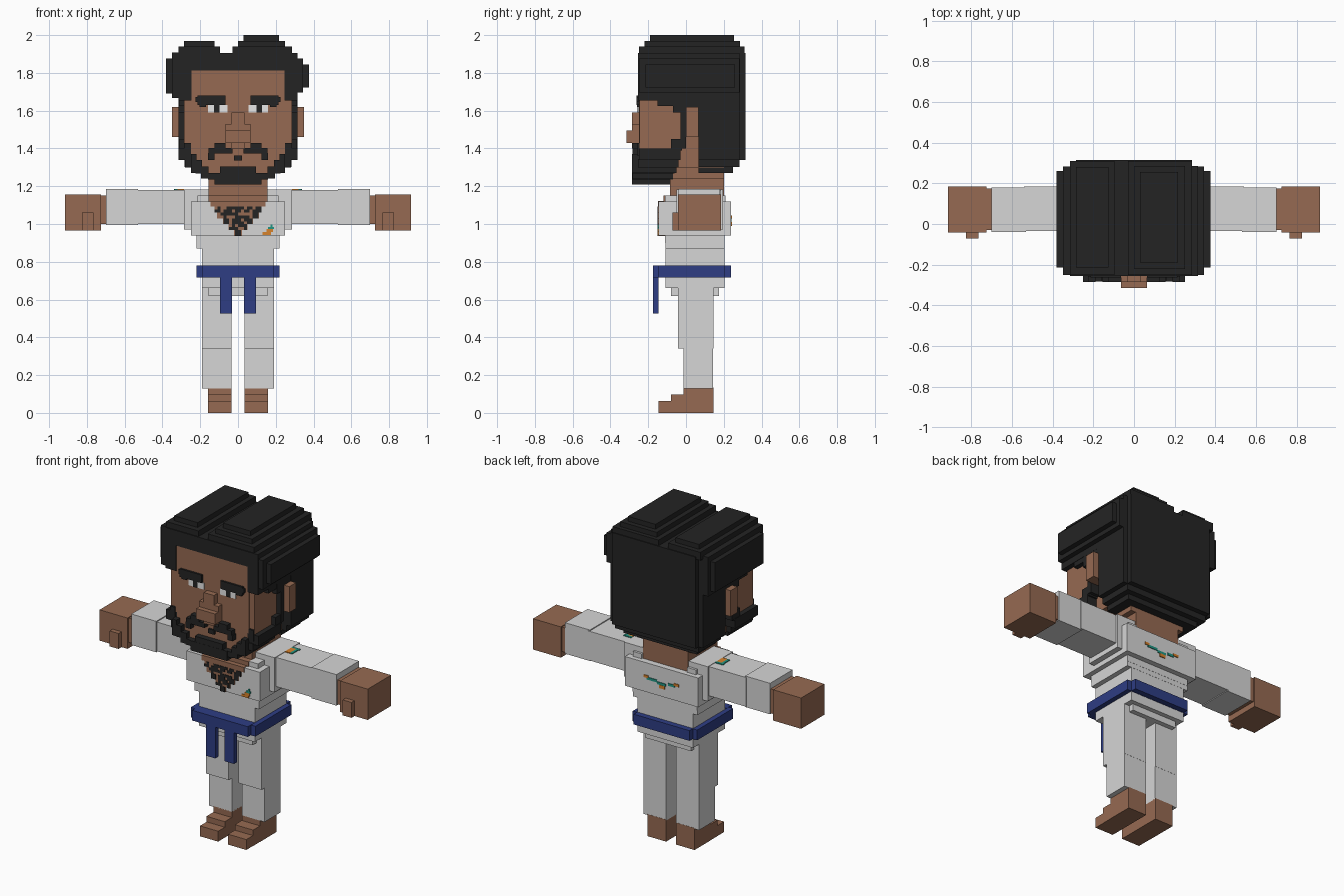
import bpy, bmesh, random
from mathutils import Matrix, Vector

random.seed(4)


def material(name, r, g, b):
    m = bpy.data.materials.new(name)
    m.diffuse_color = [((c / 255 + 0.055) / 1.055) ** 2.4 for c in (r, g, b)] + [1]
    return m


HAIR = material("black hair", 36, 36, 36)
SKIN = material("brown skin", 150, 106, 82)
CLOTH = material("off white cloth", 214, 214, 214)
BLUE = material("blue belt", 46, 61, 132)
WHITE = material("eye white", 232, 232, 232)
TEAL = material("teal patch", 34, 150, 132)
ORANGE = material("orange patch", 214, 130, 44)


def part(name, mat, boxes, mirror=False):
    """One object out of boxes (x0, x1, y0, y1, z0, z1), optionally mirrored in x."""
    bm = bmesh.new()
    for b in boxes:
        for s in ((1, -1) if mirror else (1,)):
            lo, hi = Vector(b[0::2]), Vector(b[1::2])
            c, d = (lo + hi) / 2, hi - lo
            c.x *= s
            bmesh.ops.create_cube(bm, size=1, matrix=Matrix.Translation(c) @ Matrix.Diagonal((*d, 1)))
    me = bpy.data.meshes.new(name)
    bm.to_mesh(me)
    bm.free()
    me.materials.append(mat)
    ob = bpy.data.objects.new(name, me)
    bpy.context.collection.objects.link(ob)
    return ob


# Head, cheeks, ears and nose
part("head", SKIN, [(-.25, .25, -.25, .2, 1.30, 1.812), (-.19, .19, -.25, .2, 1.24, 1.30)])
part("cheeks", SKIN, [
    (.24, .285, -.245, -.15, 1.37, 1.655),
    (.24, .285, -.15, -.07, 1.40, 1.625),
    (.24, .285, -.07, -.03, 1.45, 1.59)], True)
part("ears", SKIN, [(.24, .35, 0, .065, 1.46, 1.62)], True)
part("nose", SKIN, [
    (-.035, .035, -.285, -.24, 1.40, 1.59),
    (-.065, .065, -.315, -.24, 1.43, 1.495),
    (-.065, .065, -.285, -.24, 1.495, 1.53)])

# Eyes and brows
part("eye_whites", WHITE, [(.055, .16, -.254, -.245, 1.59, 1.63)], True)
part("pupils", HAIR, [(.097, .128, -.257, -.245, 1.59, 1.63)], True)
part("eyebrows", HAIR, [
    (.065, .215, -.262, -.245, 1.63, 1.68),
    (.085, .225, -.261, -.245, 1.645, 1.672),
    (.17, .205, -.26, -.245, 1.62, 1.64)], True)

# Moustache, beard and sideburns
part("moustache", HAIR, [
    (.065, .125, -.285, -.24, 1.40, 1.43),
    (.03, .155, -.284, -.24, 1.372, 1.402),
    (.125, .16, -.283, -.24, 1.34, 1.375)], True)
part("jaw_beard", HAIR, [
    (.24, .315, -.25, -.03, 1.34, 1.40),
    (.24, .28, -.255, -.04, 1.30, 1.345),
    (.22, .25, -.285, -.05, 1.27, 1.37),
    (.19, .225, -.284, -.06, 1.268, 1.34),
    (.155, .195, -.283, -.07, 1.24, 1.305),
    (.12, .16, -.282, -.07, 1.235, 1.27),
    (.25, .285, -.256, -.15, 1.36, 1.43)], True)
part("chin_beard", HAIR, [
    (-.095, .095, -.285, -.24, 1.265, 1.305),
    (-.125, .125, -.286, -.07, 1.21, 1.27),
    (-.02, .02, -.262, -.24, 1.335, 1.362)])
part("sideburns", HAIR, [
    (.24, .315, -.03, 0, 1.40, 1.66),
    (.24, .314, -.07, -.02, 1.59, 1.66),
    (.24, .313, -.15, -.06, 1.625, 1.66),
    (.24, .312, -.08, -.02, 1.39, 1.45)], True)

# Hair cap, nape and the two uneven tufts
part("hair_sides", HAIR, [
    (.245, .315, -.255, .27, 1.655, 1.86),
    (.245, .314, -.01, .08, 1.62, 1.66)], True)
part("hair_back", HAIR, [
    (-.315, .315, .065, .285, 1.34, 1.88),
    (-.285, .285, .07, .315, 1.34, 1.905),
    (-.284, .284, .066, .284, 1.303, 1.35),
    (-.25, .25, .067, .25, 1.27, 1.31)])
part("hair_cap", HAIR, [
    (-.314, .314, -.255, .284, 1.812, 1.905),
    (-.35, -.30, -.25, .283, 1.667, 1.908),
    (.30, .345, -.25, .283, 1.695, 1.875),
    (-.38, -.30, -.215, .26, 1.692, 1.875),
    (.30, .376, -.215, .26, 1.722, 1.845)])
part("hair_tufts", HAIR, [
    (-.315, -.095, -.25, .31, 1.89, 1.94),
    (-.285, -.125, -.215, .28, 1.93, 1.97),
    (-.03, .285, -.25, .31, 1.89, 1.94),
    (0, .25, -.22, .285, 1.93, 1.97),
    (.03, .217, -.19, .255, 1.96, 2.0)])

# Neck and open chest
part("neck", SKIN, [
    (-.155, .155, -.085, .2, 1.10, 1.26),
    (-.155, .155, -.12, 0, 1.09, 1.15)])
rows = [.145, .125, .11, .08, .05, .02]
step = .031
part("chest_skin", SKIN, [(-w, w, -.149, -.10, 1.123 - (i + 1) * step, 1.123 - i * step)
                          for i, w in enumerate(rows)])
curls, cell = [], .0155
for i, w in enumerate(rows):
    for half in (0, 1):
        z = 1.123 - i * step - half * cell
        for k in range(-int(w / cell), int(w / cell)):
            if random.random() < .62 and i > 0:
                curls.append((k * cell, (k + 1) * cell, -.152, -.145, z - cell, z))
part("chest_hair", HAIR, curls)

# Jacket: chest, waist, skirt, shoulders and sleeves
part("jacket", CLOTH, [
    (-.25, .25, -.145, .238, .94, 1.12),
    (-.22, .22, -.11, .205, .90, .95),
    (-.22, .22, -.109, .204, .87, .91),
    (-.19, .19, -.108, .203, .66, .88),
    (-.155, .155, -.08, .175, .62, .67)])
part("lapels", CLOTH, [(.155, .215, -.112, .21, 1.11, 1.15)], True)
part("sleeves", CLOTH, [
    (.15, .285, -.05, .195, .97, 1.183),
    (.28, .54, -.035, .184, 1.0, 1.18),
    (.53, .70, -.04, .18, .995, 1.186)], True)

# Hands with thumbs
part("hands", SKIN, [
    (.695, .73, -.03, .175, 1.0, 1.15),
    (.725, .915, -.042, .185, .965, 1.155)], True)
part("thumbs", SKIN, [(.765, .825, -.072, -.03, .965, 1.06)], True)

# Belt with knot and two hanging ends
part("belt", BLUE, [
    (-.19, .19, -.175, .238, .717, .78),
    (-.22, .22, -.145, .205, .716, .779)])
part("belt_ends", BLUE, [
    (.032, .095, -.175, -.145, .525, .72)], True)

# Trousers and bare feet
part("trouser_legs", CLOTH, [
    (.034, .19, -.042, .145, .34, .68),
    (.034, .19, -.012, .144, .13, .35)], True)
part("feet", SKIN, [
    (.034, .16, -.012, .145, 0, .135),
    (.034, .159, -.08, .14, 0, .098),
    (.034, .158, -.145, .139, 0, .064)], True)

# Small coloured patches on chest, shoulders and back
part("chest_patch_orange", ORANGE, [
    (.13, .175, -.150, -.144, .942, .957), (.15, .185, -.150, -.144, .957, .973)])
part("chest_patch_teal", TEAL, [(.16, .19, -.150, -.144, .973, .985), (.172, .182, -.150, -.144, .985, .998)])
part("shoulder_patch_orange", ORANGE, [(.286, .32, .05, .11, 1.178, 1.185)], True)
part("shoulder_patch_teal", TEAL, [
    (.286, .34, .11, .125, 1.178, 1.185), (.32, .335, .05, .11, 1.178, 1.185)], True)
part("back_patch_teal", TEAL, [
    (.03, .10, .235, .242, 1.02, 1.035), (-.03, .03, .235, .242, 1.01, 1.025),
    (-.09, -.045, .235, .242, 1.02, 1.035)])
part("back_patch_orange", ORANGE, [
    (.09, .12, .235, .243, 1.03, 1.045), (-.025, .015, .235, .243, .99, 1.01),
    (-.12, -.085, .235, .243, 1.03, 1.045)])
